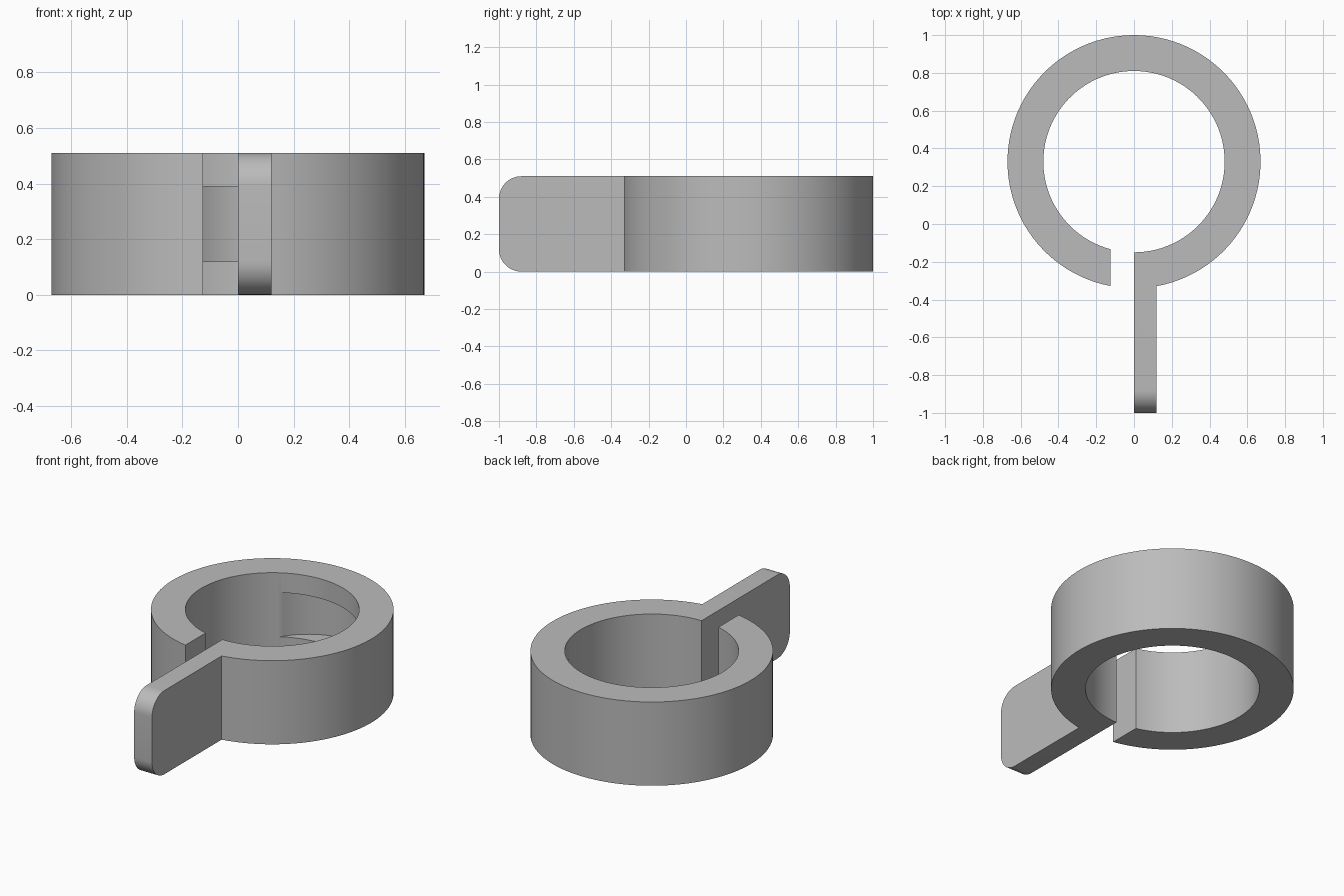
import bpy, bmesh
from math import sin, cos, asin, pi, radians

if "Cube" in bpy.data.objects:
    bpy.data.objects.remove(bpy.data.objects["Cube"])

CY, R_OUT, R_IN = 0.33, 0.67, 0.48    # ring centre and radii
HEIGHT, GAP, TAB = 0.51, 0.125, 0.12  # height, slot width, tab thickness
SEGMENTS = 96

grey = bpy.data.materials.new("plain grey")
grey.use_nodes = True
colour = (0.5, 0.5, 0.5, 1)
grey.diffuse_color = colour
grey.node_tree.nodes["Principled BSDF"].inputs["Base Color"].default_value = colour


def arc(radius, start, end):
    """Points on the ring circle between two angles."""
    angles = [start + (end - start) * i / SEGMENTS for i in range(SEGMENTS + 1)]
    return [(radius * cos(a), CY + radius * sin(a)) for a in angles]


def below(radius, x):
    """Angle of the lower circle point at the given x."""
    return -pi / 2 + asin(x / radius)


# Split ring and straight tab share one extruded outline
outline = [(0, -1), (TAB, -1)]
outline += arc(R_OUT, below(R_OUT, TAB), below(R_OUT, -GAP) + 2 * pi)
outline += arc(R_IN, below(R_IN, -GAP) + 2 * pi, below(R_IN, 0))

bm = bmesh.new()
base = bm.faces.new([bm.verts.new((x, y, 0)) for x, y in outline])
top = bmesh.ops.extrude_face_region(bm, geom=[base])["geom"]
bmesh.ops.translate(bm, vec=(0, 0, HEIGHT),
                    verts=[v for v in top if isinstance(v, bmesh.types.BMVert)])

# Rounded corners at the free end of the tab
ends = [e for e in bm.edges if all(v.co.y < -0.99 for v in e.verts)
        and abs(e.verts[0].co.x - e.verts[1].co.x) > 0.1]
bmesh.ops.bevel(bm, geom=ends, offset=0.12, segments=12, profile=0.5, affect='EDGES')
bmesh.ops.recalc_face_normals(bm, faces=bm.faces)
mesh = bpy.data.meshes.new("split_ring_with_tab")
bm.to_mesh(mesh)
bm.free()
ring = bpy.data.objects.new("split_ring_with_tab", mesh)
bpy.context.collection.objects.link(ring)
mesh.materials.append(grey)

# Off-centre pocket cut inside the back wall
bpy.ops.mesh.primitive_cylinder_add(vertices=SEGMENTS, radius=0.383, depth=0.27,
                                    location=(0.09, CY + 0.22, HEIGHT / 2))
cutter = bpy.context.object
cutter.name = "pocket_cutter"
cutter.data.materials.append(grey)
cutter.hide_render = True
pocket = ring.modifiers.new("pocket", 'BOOLEAN')
pocket.operation = 'DIFFERENCE'
pocket.solver = 'EXACT'
pocket.object = cutter

bpy.ops.object.select_all(action='DESELECT')
ring.select_set(True)
bpy.context.view_layer.objects.active = ring
bpy.ops.object.modifier_apply(modifier=pocket.name)
bpy.data.objects.remove(cutter)
bpy.ops.object.shade_smooth_by_angle(angle=radians(30))
